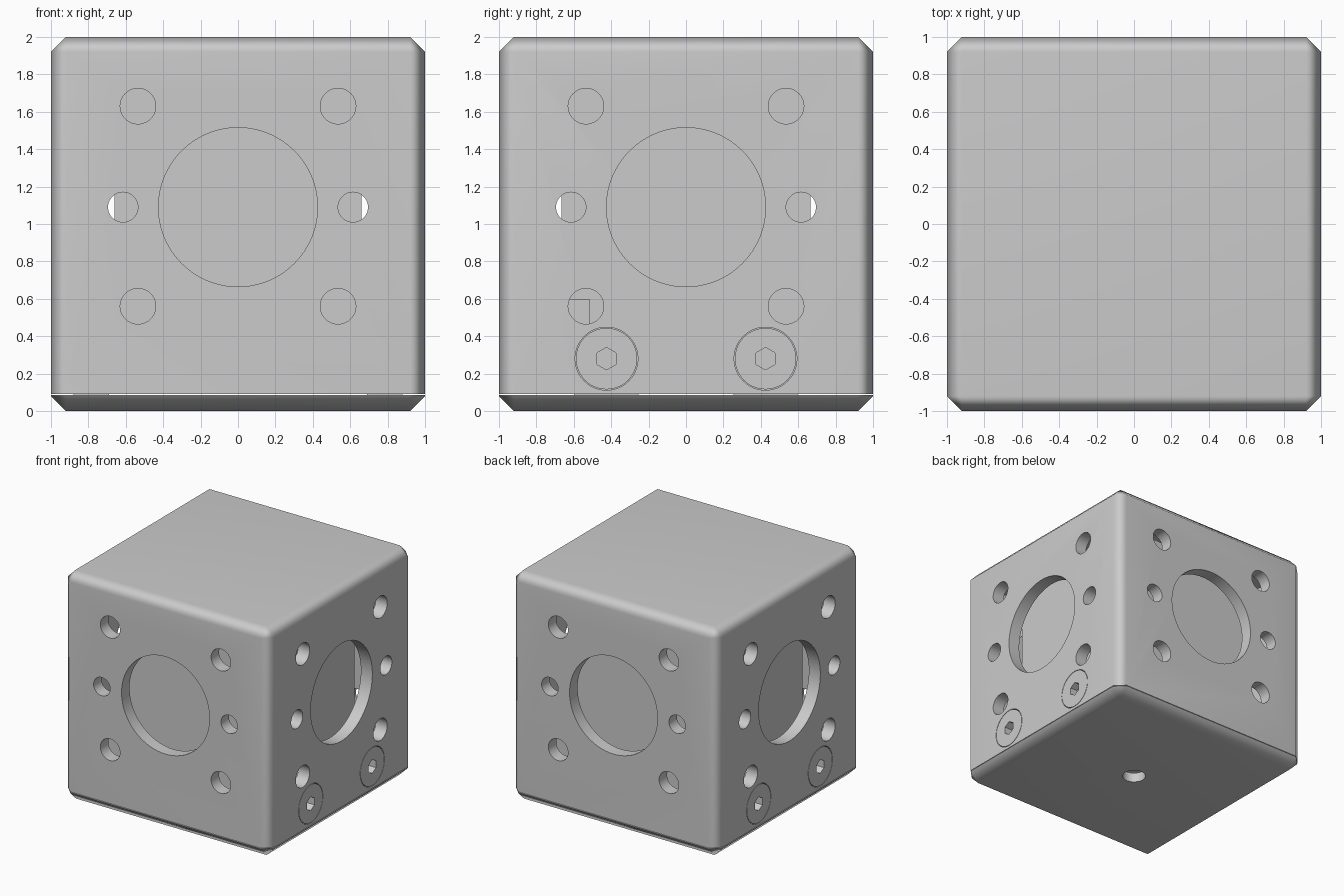
import bpy, bmesh
from math import radians, pi
from mathutils import Matrix

if "Cube" in bpy.data.objects:
    bpy.data.objects.remove(bpy.data.objects["Cube"])

MID_Z = 1.09      # height of the large openings
CH = 0.08         # edge chamfer
SCREWS = [(-0.425, 0.28), (0.425, 0.28)]
HOLES = [(0, MID_Z, 0.425, 96)]
HOLES += [(s * 0.535, z, 0.095, 40) for s in (-1, 1) for z in (0.56, 1.63)]
HOLES += [(s * 0.615, MID_Z, 0.08, 40) for s in (-1, 1)]


def finish(bm, name):
    bmesh.ops.recalc_face_normals(bm, faces=bm.faces)
    me = bpy.data.meshes.new(name)
    bm.to_mesh(me)
    bm.free()
    ob = bpy.data.objects.new(name, me)
    bpy.context.collection.objects.link(ob)
    return ob


def add_box(bm, lo, hi):
    size = [b - a for a, b in zip(lo, hi)]
    mid = [(a + b) / 2 for a, b in zip(lo, hi)]
    return bmesh.ops.create_cube(bm, size=1, matrix=Matrix.Translation(mid) @ Matrix.Diagonal((*size, 1)))


def box(name, lo, hi, keep_z=None):
    """Box; with keep_z, every edge is chamfered except those lying at that height."""
    bm = bmesh.new()
    add_box(bm, lo, hi)
    if keep_z is not None:
        edges = [e for e in bm.edges if not all(abs(v.co.z - keep_z) < 1e-4 for v in e.verts)]
        bmesh.ops.bevel(bm, geom=edges, offset=CH, segments=1, profile=0.5, affect='EDGES')
    return finish(bm, name)


def add_cyl(bm, angle, u, z, r, d0, d1, sides=40):
    """Cylinder through the wall facing `angle` (0 = right side), from depth d0 to d1."""
    m = (Matrix.Rotation(angle, 4, 'Z') @ Matrix.Translation(((d0 + d1) / 2, u, z))
         @ Matrix.Rotation(pi / 2, 4, 'Y') @ Matrix.Rotation(pi / 2, 4, 'Z'))
    bmesh.ops.create_cone(bm, cap_ends=True, segments=sides, radius1=r, radius2=r,
                          depth=d1 - d0, matrix=m)


def cut(ob, cutter):
    mod = ob.modifiers.new("cut", 'BOOLEAN')
    mod.object, mod.operation, mod.solver = cutter, 'DIFFERENCE', 'EXACT'
    bpy.context.view_layer.objects.active = ob
    bpy.ops.object.modifier_apply(modifier=mod.name)
    bpy.data.objects.remove(cutter)


def smooth(ob, angle=60):
    bpy.ops.object.select_all(action='DESELECT')
    ob.select_set(True)
    bpy.context.view_layer.objects.active = ob
    bpy.ops.object.shade_smooth_by_angle(angle=radians(angle))
    mod = ob.modifiers.new("weighted", 'WEIGHTED_NORMAL')
    mod.keep_sharp = True


# Hollow shell, open at the bottom
shell = box("shell", (-1, -1, 0.09), (1, 1, 2), keep_z=0.09)
cut(shell, box("cavity", (-0.89, -0.89, -0.1), (0.89, 0.89, 1.89)))

# Wall openings on all four sides, screw recesses on left and right
bm = bmesh.new()
for k in range(4):
    for u, z, r, n in HOLES:
        add_cyl(bm, k * pi / 2, u, z, r, 0.82, 1.1, n)
    if k % 2 == 0:
        for u, z in SCREWS:
            add_cyl(bm, k * pi / 2, u, z, 0.168, 0.886, 1.1, 48)
cut(shell, finish(bm, "opening_cutter"))
smooth(shell)

# Base plate with a central hole
base = box("base_plate", (-1, -1, 0), (1, 1, 0.085), keep_z=0.085)
bm = bmesh.new()
bmesh.ops.create_cone(bm, cap_ends=True, segments=40, radius1=0.095, radius2=0.095, depth=0.5)
cut(base, finish(bm, "base_hole_cutter"))
smooth(base)

# Lugs on the base that take the screws
bm = bmesh.new()
for s in (-1, 1):
    for u, _ in SCREWS:
        x = sorted((s * 0.69, s * 0.88))
        add_box(bm, (x[0], u - 0.17, 0.085), (x[1], u + 0.17, 0.45))
finish(bm, "base_lugs")

# Flush hex-socket screws
bm, sockets = bmesh.new(), bmesh.new()
for k in (0, 2):
    for u, z in SCREWS:
        add_cyl(bm, k * pi / 2, u, z, 0.164, 0.89, 1.0, 48)
        add_cyl(sockets, k * pi / 2, u, z, 0.06, 0.93, 1.1, 6)
screws = finish(bm, "screws")
cut(screws, finish(sockets, "socket_cutter"))
smooth(screws, 40)

# Solid inner block seen through the openings, with a small block at its front corner
box("inner_block", (-0.66, -0.665, 0.2), (0.66, 0.665, 1.85))
box("corner_block", (0.66, -0.66, 0.46), (0.74, -0.515, 0.6))
